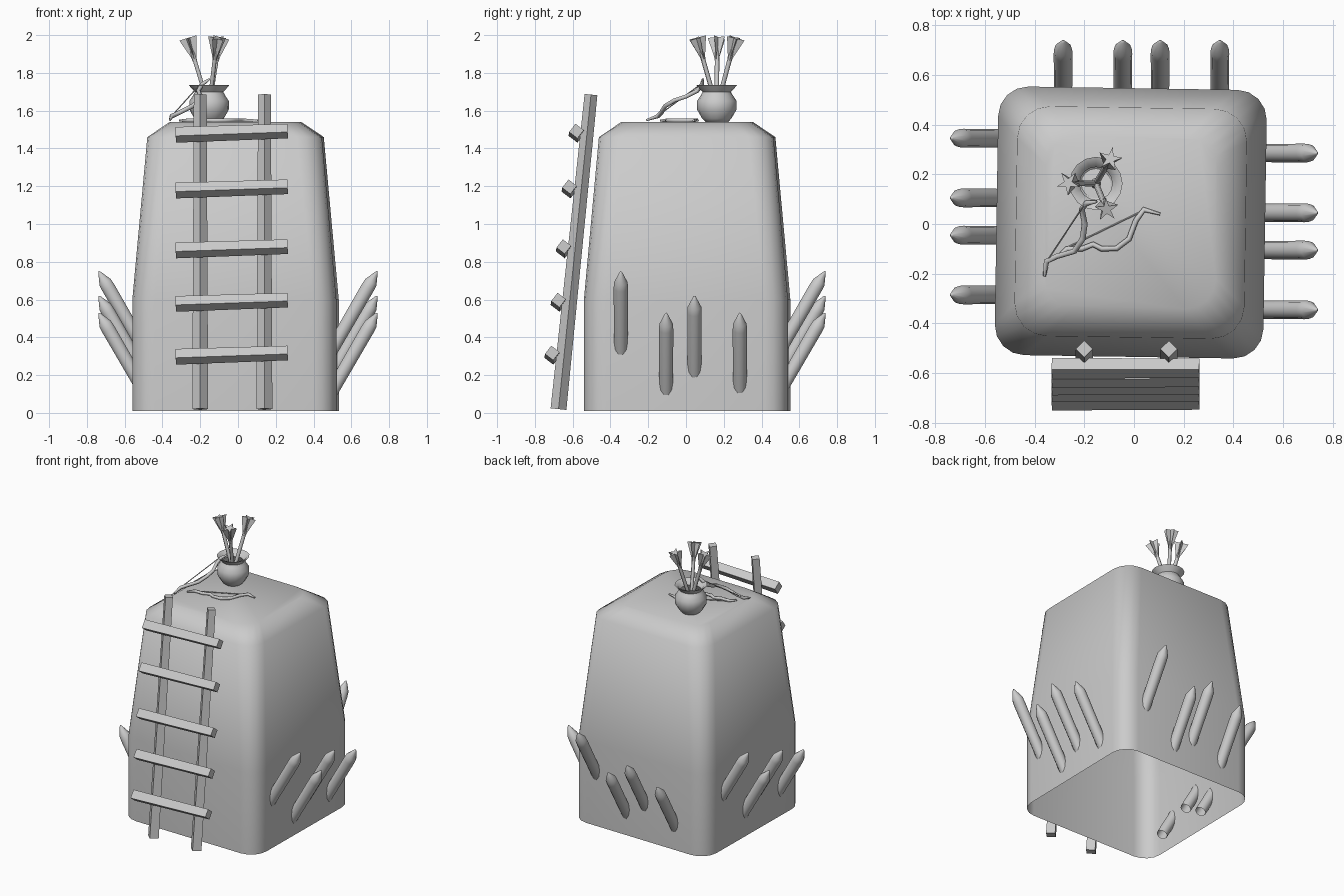
import bpy, bmesh, math
from mathutils import Vector, Matrix

cube = bpy.data.objects.get("Cube")
if cube:
    bpy.data.objects.remove(cube, do_unlink=True)

grey = bpy.data.materials.new("plain grey")
grey.use_nodes = True
grey.diffuse_color = (0.6, 0.6, 0.6, 1)
grey.node_tree.nodes["Principled BSDF"].inputs["Base Color"].default_value = (0.6, 0.6, 0.6, 1)


def finish(bm, name, smooth=None):
    bmesh.ops.recalc_face_normals(bm, faces=bm.faces)
    mesh = bpy.data.meshes.new(name)
    bm.to_mesh(mesh)
    bm.free()
    obj = bpy.data.objects.new(name, mesh)
    bpy.context.collection.objects.link(obj)
    mesh.materials.append(grey)
    if smooth:
        bpy.ops.object.select_all(action='DESELECT')
        obj.select_set(True)
        bpy.context.view_layer.objects.active = obj
        bpy.ops.object.shade_smooth_by_angle(angle=math.radians(smooth))
    return obj


def loft(rings, name, smooth=None, cap_start=False, cap_end=False):
    """Skin a list of equal-length point rings."""
    bm = bmesh.new()
    rows = [[bm.verts.new(p) for p in ring] for ring in rings]
    n = len(rows[0])
    for a, b in zip(rows, rows[1:]):
        for i in range(n):
            j = (i + 1) % n
            bm.faces.new((a[i], a[j], b[j], b[i]))
    if cap_start:
        bm.faces.new(rows[0])
    if cap_end:
        bm.faces.new(rows[-1])
    return finish(bm, name, smooth)


def along(start, end, profile, sides, name, spin=0.0, smooth=None, caps=(True, True), star=1.0):
    """Round or starred section swept on a line; profile holds (fraction, radius)."""
    start, end = Vector(start), Vector(end)
    axis = end - start
    turn = axis.to_track_quat('Z', 'Y').to_matrix()
    rings = []
    for t, r in profile:
        ring = []
        for i in range(sides):
            a = spin + math.tau * i / sides
            k = r * (star if i % 2 else 1)
            ring.append(start + axis * t + turn @ Vector((k * math.cos(a), k * math.sin(a), 0)))
        rings.append(ring)
    return loft(rings, name, smooth, *caps)


def tube(points, radius, name):
    curve = bpy.data.curves.new(name, 'CURVE')
    curve.dimensions = '3D'
    curve.bevel_depth = radius
    curve.bevel_resolution = 1
    curve.use_fill_caps = True
    line = curve.splines.new('POLY')
    line.points.add(len(points) - 1)
    for p, co in zip(line.points, points):
        p.co = (*co, 1)
    # thin towards both tips
    if len(points) > 2:
        line.points[0].radius = line.points[-1].radius = 0.5
    obj = bpy.data.objects.new(name, curve)
    bpy.context.collection.objects.link(obj)
    curve.materials.append(grey)


# Tower body: rounded square rings, open underneath
def rounded_square(half, corner, z):
    ring = []
    for q in range(4):
        mid = math.pi / 4 + q * math.pi / 2
        c = Vector((math.copysign(half - corner, math.cos(mid)),
                    math.copysign(half - corner, math.sin(mid)), z))
        for s in range(5):
            a = q * math.pi / 2 + s * math.pi / 8
            ring.append(c + Vector((math.cos(a), math.sin(a), 0)) * corner)
    return ring


body = loft([rounded_square(*r) for r in ((0.54, 0.12, 0.01), (0.54, 0.12, 0.6),
                                          (0.462, 0.13, 1.46), (0.345, 0.12, 1.54))],
            "tower_body", 60, cap_end=True)
body.location = (-0.013, 0.006, 0)
body.rotation_euler.z = math.radians(-0.9)

# Slanted spikes on three sides, repeated by quarter turns
lean = Vector((0.5, 0, 0.866))
for side in range(3):
    turn = Matrix.Rotation(side * math.pi / 2, 3, 'Z')
    for y, z in ((-0.345, 0.75), (-0.105, 0.53), (0.045, 0.62), (0.285, 0.53)):
        tip = Vector((0.737, y, z))
        along(turn @ (tip - lean * 0.52), turn @ tip,
              ((0, 0.036), (0.8, 0.038), (0.87, 0.036), (0.985, 0.008), (1, 0.001)),
              10, "wall_spike", smooth=50, caps=(False, True))

# Ladder: two leaning rails and five slightly tilted rungs
for x in (-0.2, 0.14):
    along((x, -0.675, 0.02), (x, -0.503, 1.685), ((0, 0.042), (1, 0.034)), 4, "ladder_rail")
for y, z in ((-0.58, 1.482), (-0.617, 1.187), (-0.647, 0.87), (-0.675, 0.587), (-0.708, 0.307)):
    along((-0.33, y, z - 0.01), (0.263, y, z + 0.01), ((0, 0.042), (1, 0.039)),
          4, "ladder_rung", spin=0.13)

# Arrow pot, open at the top
pot = Vector((-0.153, 0.163, 1.535))
along(pot, pot + Vector((0, 0, 0.2)),
      ((0, 0.055), (0.12, 0.078), (0.35, 0.104), (0.58, 0.105), (0.73, 0.085),
       (0.82, 0.075), (0.9, 0.09), (1, 0.107), (0.97, 0.088), (0.82, 0.066), (0.6, 0.09)),
      16, "arrow_pot", spin=math.pi / 8, smooth=50, caps=(True, False))

# Arrows with starred fletching
for tx, ty in ((-0.265, 0.165), (-0.095, 0.262), (-0.11, 0.058)):
    top = Vector((tx, ty, 1.985))
    base = Vector((pot.x + (pot.x - tx) * 0.1, pot.y + (pot.y - ty) * 0.1, 1.58))
    along(base, top, ((0, 0.012), (0.95, 0.012)), 6, "arrow_shaft", smooth=65)
    along(base, top, ((0.7, 0.012), (0.76, 0.016), (1, 0.05)), 10, "arrow_fletching", star=0.35)

# Bow leaning on the pot
tube([(-0.36, -0.21, 1.55), (-0.352, -0.15, 1.57), (-0.31, -0.13, 1.59), (-0.24, -0.11, 1.625),
      (-0.207, -0.06, 1.655), (-0.198, 0, 1.675), (-0.21, 0.06, 1.705), (-0.19, 0.085, 1.74),
      (-0.15, 0.09, 1.768)], 0.012, "leaning_bow")
tube([(-0.357, -0.16, 1.565), (-0.2, 0.078, 1.74)], 0.003, "leaning_bow_string")

# Bow lying flat on the roof
tube([(0.105, 0.04, 1.548), (0.04, 0.058, 1.548), (0.008, 0.015, 1.548), (-0.02, -0.06, 1.548),
      (-0.07, -0.098, 1.548), (-0.13, -0.1, 1.548), (-0.165, -0.082, 1.548), (-0.21, -0.1, 1.548),
      (-0.27, -0.1, 1.548), (-0.31, -0.135, 1.548)], 0.011, "flat_bow")
tube([(0.04, 0.055, 1.546), (-0.28, -0.1, 1.546)], 0.003, "flat_bow_string")
